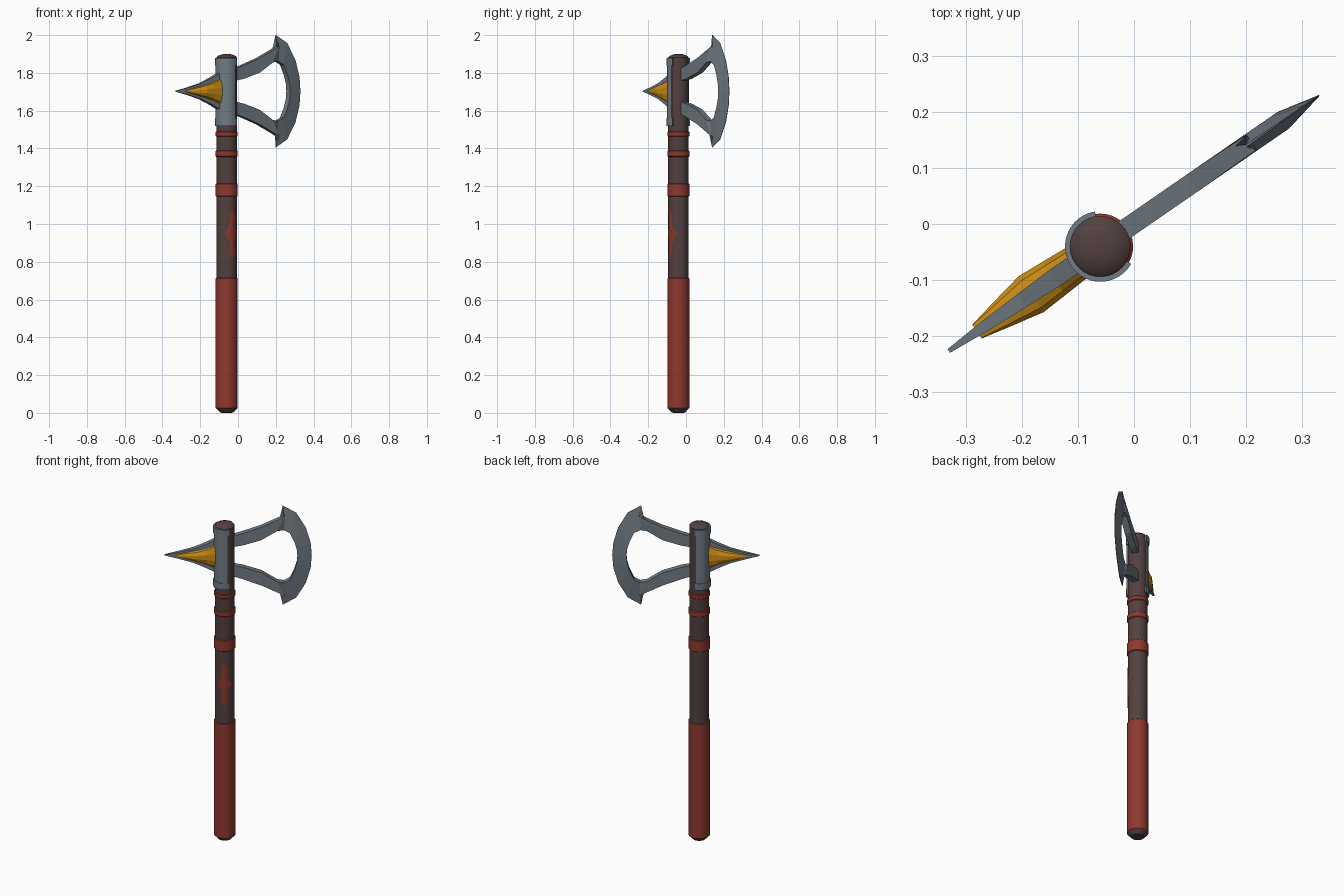
import bpy, bmesh
from math import sin, cos, radians, pi

if "Cube" in bpy.data.objects:
    bpy.data.objects.remove(bpy.data.objects["Cube"])

CX, CY, TURN, MID = -0.06, -0.04, radians(34.6), 1.703


def material(name, rgb):
    m = bpy.data.materials.new(name)
    m.diffuse_color = (*rgb, 1)
    m.use_nodes = True
    m.node_tree.nodes["Principled BSDF"].inputs["Base Color"].default_value = m.diffuse_color
    return m


WOOD = material("dark_wood", (0.085, 0.052, 0.05))
RED = material("red_leather", (0.27, 0.04, 0.027))
GOLD = material("gold", (0.62, 0.28, 0.008))
STEEL = material("steel", (0.165, 0.2, 0.23))


def place(u, v, z):
    """Axe space (u along the blade, v across it) to world space."""
    return (CX + u * cos(TURN) - v * sin(TURN), CY + u * sin(TURN) + v * cos(TURN), z)


def loft(name, rings, mat, smooth=False, closed=True):
    """Skin a row of equal-length rings; closed rings also get end caps."""
    bm = bmesh.new()
    rows = [[bm.verts.new(place(*p)) for p in r] for r in rings]
    n = len(rows[0])
    for a, b in zip(rows, rows[1:]):
        for i in range(n if closed else n - 1):
            j = (i + 1) % n
            bm.faces.new((a[i], a[j], b[j], b[i]))
    if closed:
        bm.faces.new(rows[0][::-1])
        bm.faces.new(rows[-1])
        bmesh.ops.recalc_face_normals(bm, faces=bm.faces)
    me = bpy.data.meshes.new(name)
    bm.to_mesh(me)
    bm.free()
    me.materials.append(mat)
    ob = bpy.data.objects.new(name, me)
    bpy.context.collection.objects.link(ob)
    if smooth:
        bpy.ops.object.select_all(action='DESELECT')
        ob.select_set(True)
        bpy.context.view_layer.objects.active = ob
        bpy.ops.object.shade_smooth_by_angle(angle=radians(30))
    return ob


def lathe(name, profile, mat, sides=32):
    rings = [[(r * cos(2 * pi * i / sides), r * sin(2 * pi * i / sides), z)
              for i in range(sides)] for r, z in profile]
    return loft(name, rings, mat, True)


# Wooden shaft with tapered foot and domed top
lathe("shaft", [(0.025, 0), (0.035, 0.002), (0.054, 0.022), (0.054, 1.882),
                (0.047, 1.89), (0.022, 1.899)], WOOD)

# Leather grip and bands
for name, z0, z1 in (("grip", 0.022, 0.715), ("wide_band", 1.145, 1.215),
                     ("lower_band", 1.355, 1.39), ("upper_band", 1.463, 1.49)):
    lathe(name, [(0.054, z0), (0.0585, z0 + 0.004), (0.0585, z1 - 0.004), (0.054, z1)], RED)

# Zigzag painted ornament on the flat-of-blade side of the shaft
rows = [(1.075, 6), (1.03, 22), (1.01, 14), (0.947, 44), (0.885, 14), (0.865, 22), (0.82, 6)]
loft("painted_ornament",
     [[(0.0553 * cos(radians(-90 + half * k / 6)), 0.0553 * sin(radians(-90 + half * k / 6)), z)
       for k in range(-6, 7)] for z, half in rows], RED, closed=False)


# Steel collar wrapped round the back, with a wider flange at each end
def collar(name, span, r, z0, z1):
    rings = []
    for k in range(25):
        a = pi + radians(span) * (k / 12 - 1)
        rings.append([(q * cos(a), q * sin(a), z)
                      for q, z in ((0.053, z0), (r, z0), (r, z1), (0.053, z1))])
    loft(name, rings, STEEL, True)


collar("collar", 106, 0.06, 1.55, 1.85)
collar("collar_lower_flange", 116, 0.063, 1.52, 1.56)
collar("collar_upper_flange", 116, 0.063, 1.84, 1.88)

# Crescent blade with two arms: outer point, inner point, outer half thickness
half = [((0.03, 0.115), (0.03, 0.053), 0.018), ((0.10, 0.138), (0.10, 0.066), 0.018),
        ((0.20, 0.175), (0.20, 0.098), 0.018), ((0.328, 0.238), (0.285, 0.152), 0.016),
        ((0.316, 0.297), (0.322, 0.158), 0.002), ((0.389, 0.255), (0.355, 0.140), 0.001),
        ((0.442, 0.165), (0.380, 0.085), 0.001), ((0.468, 0.075), (0.393, 0.04), 0.001)]
pairs = half + [((0.474, 0), (0.396, 0), 0.001)]
pairs += [((o[0], -o[1]), (i[0], -i[1]), t) for o, i, t in reversed(half)]
loft("blade", [[(o[0], -t, MID + o[1]), (o[0], t, MID + o[1]),
                (i[0], 0.018, MID + i[1]), (i[0], -0.018, MID + i[1])]
               for o, i, t in pairs], STEEL)

# Flat back spike: distance, half height, half thickness
spike = [(-0.05, 0.098, 0.017), (-0.10, 0.072, 0.017), (-0.17, 0.042, 0.014),
         (-0.25, 0.02, 0.01), (-0.328, 0.002, 0.004)]
loft("back_spike", [[(u, -t, MID - h), (u, t, MID - h), (u, t, MID + h), (u, -t, MID + h)]
                    for u, h, t in spike], STEEL)

# Faceted gold cheeks on both sides of the spike: distance, half height, half width
cheek = [(-0.04, 0.09, 0.032), (-0.10, 0.06, 0.036), (-0.15, 0.041, 0.039),
         (-0.21, 0.023, 0.027), (-0.267, 0.006, 0.015)]
for side, label in ((1, "left"), (-1, "right")):
    loft("gold_cheek_" + label,
         [[(u, side * v, MID + k * h) for v, k in
           ((0.006, -0.9), (0.65 * w + 0.004, -0.7), (w, -0.25), (w, 0.25),
            (0.65 * w + 0.004, 0.7), (0.006, 0.9))] for u, h, w in cheek], GOLD)
